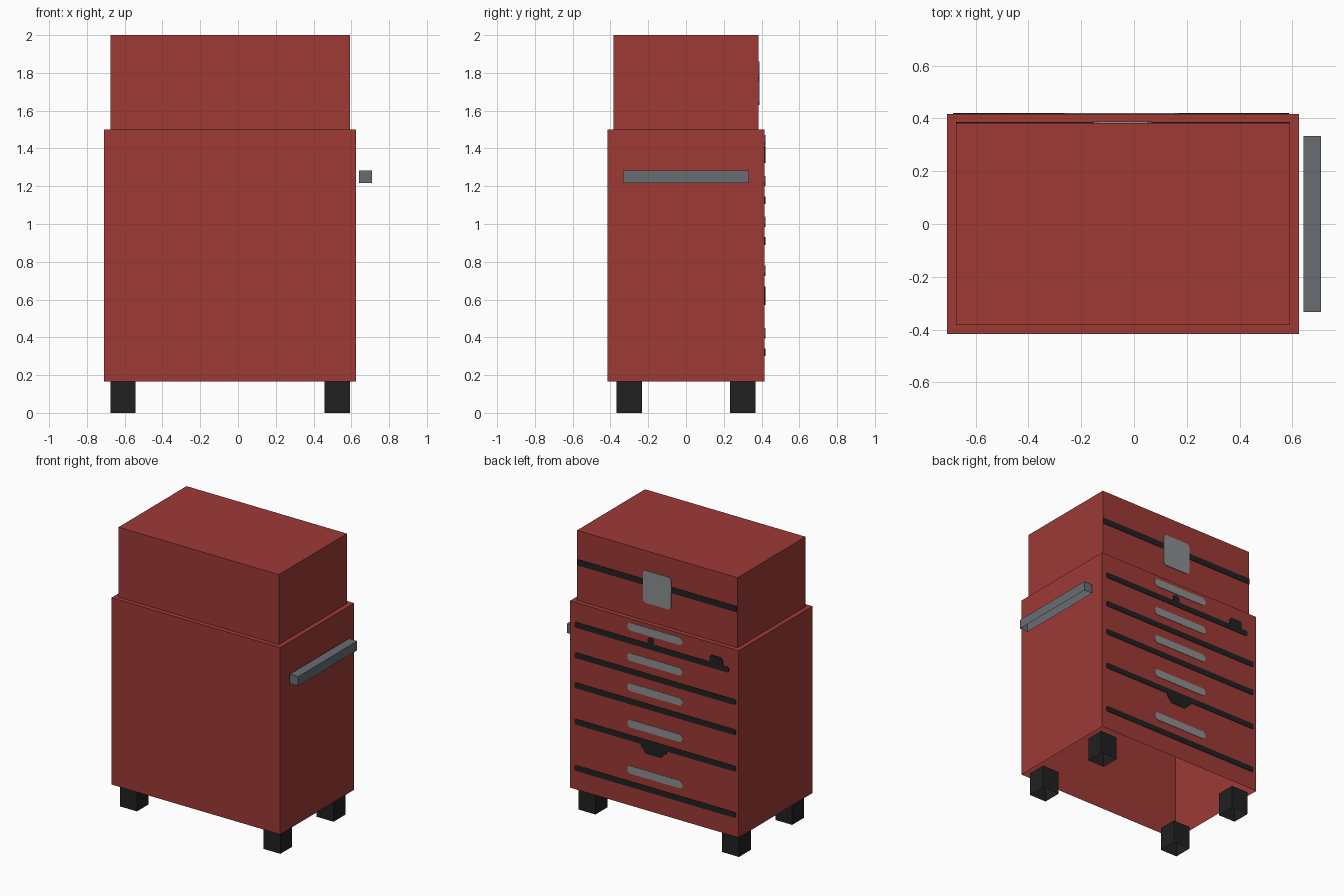
import bpy, bmesh

if "Cube" in bpy.data.objects:
    bpy.data.objects.remove(bpy.data.objects["Cube"])

U = 1 / 30  # modelling unit: the cabinet is 60 units tall


def material(name, rgb):
    m = bpy.data.materials.new(name)
    m.diffuse_color = (*rgb, 1)
    m.use_nodes = True
    m.node_tree.nodes["Principled BSDF"].inputs["Base Color"].default_value = m.diffuse_color
    return m


RED = material("red_paint", (0.34, 0.042, 0.036))
STEEL = material("grey_steel", (0.138, 0.153, 0.171))
CHROME = material("light_grey_metal", (0.27, 0.275, 0.285))
BLACK = material("black_rubber", (0.015, 0.015, 0.015))


def finish(bm, name, mat):
    mesh = bpy.data.meshes.new(name)
    bm.to_mesh(mesh)
    bm.free()
    mesh.materials.append(mat)
    ob = bpy.data.objects.new(name, mesh)
    bpy.context.collection.objects.link(ob)
    return ob


def shell(name, x, y, z, mat):
    """Box given by ranges, open underneath."""
    bm = bmesh.new()
    bmesh.ops.create_cube(bm, size=1)
    for v in bm.verts:
        for i, (a, b) in enumerate((x, y, z)):
            v.co[i] = a if v.co[i] < 0 else b
    bm.normal_update()
    down = [f for f in bm.faces if f.normal.z < -0.5]
    bmesh.ops.delete(bm, geom=down, context='FACES_ONLY')
    return finish(bm, name, mat)


def plate(name, x, z, y, mat, cut=0.0, thick=0.003):
    """Thin plate on a back wall at y, with clipped corners."""
    (x0, x1), (z0, z1), c = x, z, cut
    if c:
        pts = [(x0 + c, z0), (x1 - c, z0), (x1, z0 + c), (x1, z1 - c),
               (x1 - c, z1), (x0 + c, z1), (x0, z1 - c), (x0, z0 + c)]
    else:
        pts = [(x0, z0), (x1, z0), (x1, z1), (x0, z1)]
    bm = bmesh.new()
    face = bm.faces.new([bm.verts.new((px, y, pz)) for px, pz in pts])
    ext = bmesh.ops.extrude_face_region(bm, geom=[face])
    for v in ext["geom"]:
        if isinstance(v, bmesh.types.BMVert):
            v.co.y += thick
    bmesh.ops.recalc_face_normals(bm, faces=bm.faces)
    return finish(bm, name, mat)


# Cabinet and top chest
X0, X1, YB = -21.25 * U, 18.75 * U, 12.5 * U
YT = YB - U
shell("cabinet_body", (X0, X1), (-YB, YB), (5 * U, 45 * U), RED)
shell("top_chest", (X0 + U, X1 - U), (-YT, YT), (45 * U, 2), RED)

# Side push bar
shell("push_bar", (19.25 * U, 21.25 * U), (-10 * U, 10 * U),
      (36.5 * U, 38.5 * U), STEEL)

# Four feet
for x in (X0 + U, X1 - 5 * U):
    for y in (-11 * U, 7 * U):
        shell("foot", (x, x + 4 * U), (y, y + 4 * U), (0, 5 * U), BLACK)

# Drawer gaps and pulls on the back wall
for i, z in enumerate((1.342, 1.125, 0.91, 0.65, 0.32)):
    left = -0.63 if i == 0 else -0.685
    plate("drawer_gap", (left, 0.588), (z - 0.02, z + 0.02), YB, BLACK, 0.008)
    plate("drawer_pull", (-0.265, 0.17), (z + 0.075, z + 0.13), YB, CHROME, 0.016)

# Small dark catches beside the gaps
plate("centre_catch", (-0.04, 0.01), (1.35, 1.405), YB, BLACK, 0.008)
plate("side_catch", (-0.583, -0.478), (1.35, 1.415), YB, BLACK, 0.015)
plate("lower_catch_upper", (-0.14, 0.065), (0.60, 0.64), YB, BLACK, 0.015)
plate("lower_catch", (-0.11, 0.04), (0.57, 0.62), YB, BLACK, 0.015)

# Lid gap and latch on the top chest
plate("lid_gap", (X0 + U, X1 - U), (1.752, 1.795), YT, BLACK)
plate("latch", (-0.153, 0.068), (1.63, 1.86), YT, CHROME, 0.016, 0.005)
